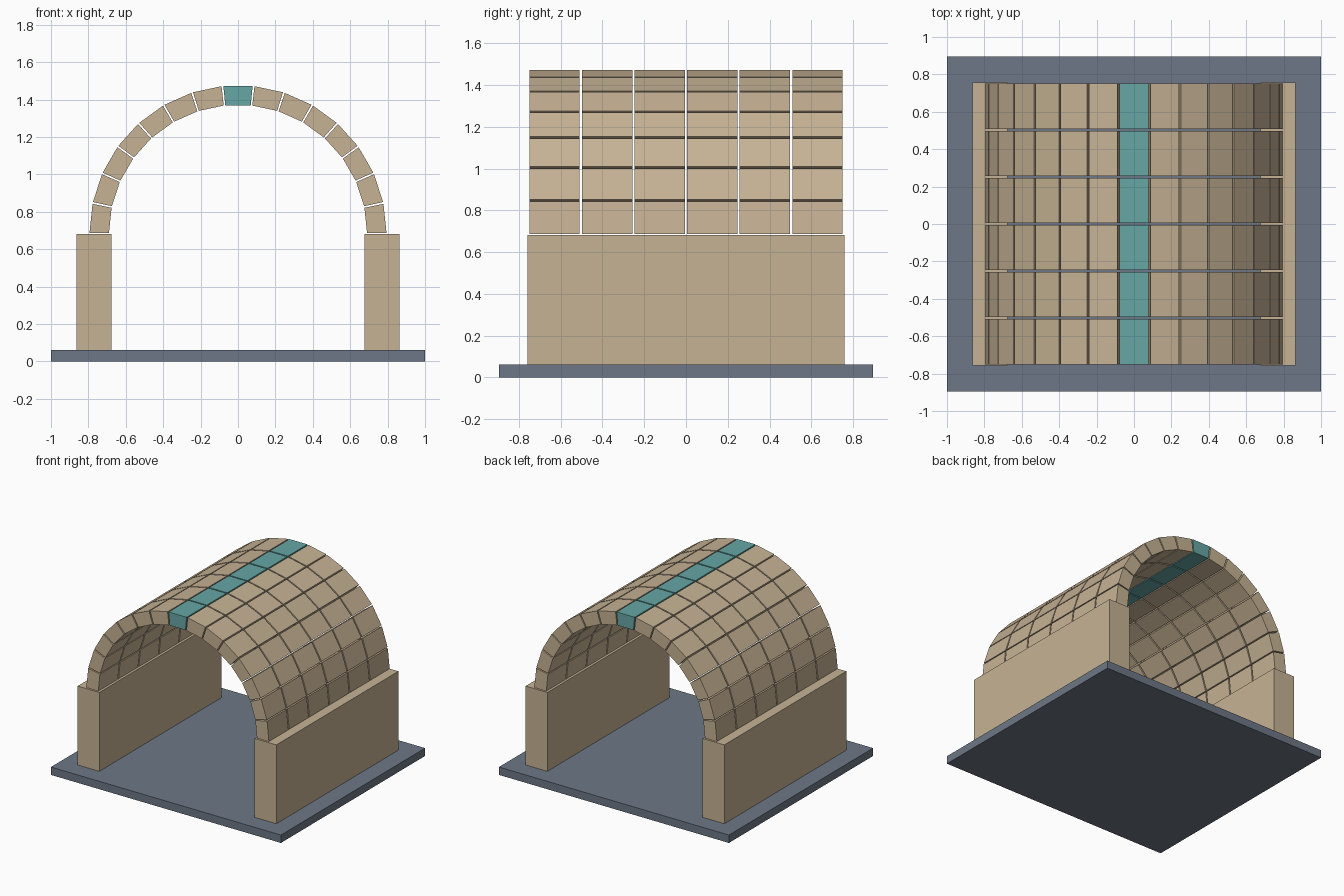
import bpy, bmesh
from math import radians, sin, cos

cube = bpy.data.objects.get("Cube")
if cube:
    bpy.data.objects.remove(cube, do_unlink=True)

# Main dimensions
BASE_H = 0.062
SPRING_Z = 0.682
R_OUT, R_IN = 0.794, 0.69
BLOCKS, ROWS = 15, 6
STEP = 180 / BLOCKS
JOINT = 0.7            # degrees between neighbouring blocks
PITCH, LENGTH = 0.2517, 0.2415


def material(name, rgb):
    mat = bpy.data.materials.new(name)
    mat.use_nodes = True
    mat.diffuse_color = (*rgb, 1)
    mat.node_tree.nodes["Principled BSDF"].inputs["Base Color"].default_value = (*rgb, 1)
    return mat


stone = material("tan_stone", (0.57, 0.45, 0.30))
teal = material("teal_keystone", (0.133, 0.385, 0.376))
slate = material("slate_base", (0.152, 0.186, 0.238))


def add_object(name, mesh, location=(0, 0, 0)):
    obj = bpy.data.objects.new(name, mesh)
    obj.location = location
    bpy.context.collection.objects.link(obj)
    return obj


def box(name, size, location, mat):
    bm = bmesh.new()
    bmesh.ops.create_cube(bm, size=1)
    bmesh.ops.scale(bm, vec=size, verts=bm.verts)
    mesh = bpy.data.meshes.new(name)
    bm.to_mesh(mesh)
    bm.free()
    mesh.materials.append(mat)
    return add_object(name, mesh, location)


def wedge(bm, index):
    """Add one wedge-shaped arch block, extruded along y."""
    a = radians(index * STEP + JOINT / 2)
    b = radians((index + 1) * STEP - JOINT / 2)
    corners = [(R_IN, a), (R_OUT, a), (R_OUT, b), (R_IN, b)]
    front, back = [
        [bm.verts.new((r * cos(t), y, r * sin(t))) for r, t in corners]
        for y in (-LENGTH / 2, LENGTH / 2)
    ]
    bm.faces.new(front)
    bm.faces.new(back[::-1])
    for i in range(4):
        j = (i + 1) % 4
        bm.faces.new((front[j], front[i], back[i], back[j]))


def wedge_mesh(name, indices, mat):
    bm = bmesh.new()
    for i in indices:
        wedge(bm, i)
    bmesh.ops.recalc_face_normals(bm, faces=bm.faces)
    mesh = bpy.data.meshes.new(name)
    bm.to_mesh(mesh)
    bm.free()
    mesh.materials.append(mat)
    return mesh


# Ground slab and the two side walls
box("base_slab", (2, 1.79, BASE_H), (0, 0, BASE_H / 2), slate)
wall_h = SPRING_Z - BASE_H
for side, x in (("left", 1), ("right", -1)):
    box(side + "_wall", (0.188, 1.515, wall_h),
        (x * 0.77, 0, BASE_H + wall_h / 2), stone)

# Vault: rows of arch blocks, each closed by a keystone
middle = BLOCKS // 2
ring = wedge_mesh("arch_blocks", [i for i in range(BLOCKS) if i != middle], stone)
key = wedge_mesh("keystone", [middle], teal)
for row in range(ROWS):
    place = (0, (row - (ROWS - 1) / 2) * PITCH, SPRING_Z)
    add_object(f"arch_blocks_{row + 1}", ring, place)
    add_object(f"keystone_{row + 1}", key, place)
